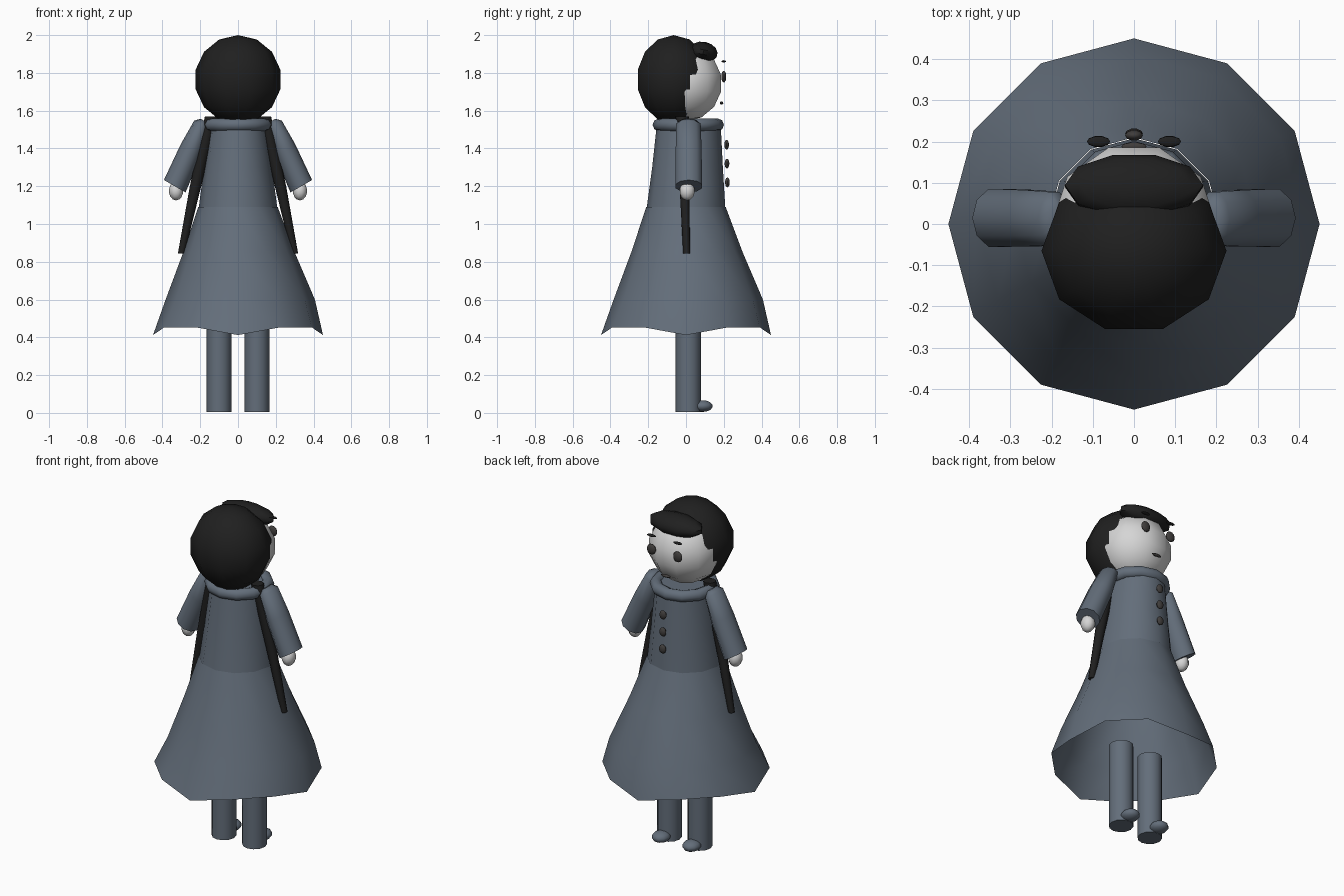
import bpy, bmesh
from math import sin, cos, pi, radians
from mathutils import Matrix, Vector, Euler

cube = bpy.data.objects.get("Cube")
if cube:
    bpy.data.objects.remove(cube, do_unlink=True)


def material(name, r, g, b):
    m = bpy.data.materials.new(name)
    m.use_nodes = True
    m.diffuse_color = (r, g, b, 1)
    bsdf = next(n for n in m.node_tree.nodes if n.type == 'BSDF_PRINCIPLED')
    bsdf.inputs["Base Color"].default_value = (r, g, b, 1)
    return m


COAT = material("slate_blue_cloth", 0.125, 0.155, 0.195)
HAIR = material("black_hair", 0.014, 0.014, 0.014)
SKIN = material("pale_skin", 0.67, 0.67, 0.67)
DARK = material("dark_grey", 0.05, 0.046, 0.044)


def finish(name, bm, mat):
    bmesh.ops.recalc_face_normals(bm, faces=bm.faces)
    mesh = bpy.data.meshes.new(name)
    bm.to_mesh(mesh)
    bm.free()
    mesh.materials.append(mat)
    mesh.shade_smooth()
    mesh.set_sharp_from_angle(angle=radians(50))
    obj = bpy.data.objects.new(name, mesh)
    bpy.context.collection.objects.link(obj)
    return obj


def ball(name, loc, radii, mat, tilt=0, segments=10, rings=7):
    """Ellipsoid with a corner facing along y; tilt turns it about x."""
    bm = bmesh.new()
    bmesh.ops.create_uvsphere(bm, u_segments=segments, v_segments=rings, radius=1)
    place = (Matrix.Translation(loc) @ Matrix.Rotation(tilt, 4, 'X')
             @ Matrix.Diagonal((*radii, 1)) @ Matrix.Rotation(pi / 2, 4, 'Z'))
    bm.transform(place)
    return finish(name, bm, mat)


def loft(name, rings, sides, mat, caps=True, tilt=0, wave=0):
    """Skin through rings (centre, x radius, y radius); wave lifts the last ring."""
    bm = bmesh.new()
    turn = Euler((0, tilt, 0)).to_matrix()
    loops = []
    for k, (centre, rx, ry) in enumerate(rings):
        loop = []
        for i in range(sides):
            a = 2 * pi * i / sides
            lift = wave * sin(2 * a) ** 2 if k == len(rings) - 1 else 0
            loop.append(bm.verts.new(Vector(centre) + turn @ Vector((rx * cos(a), ry * sin(a), lift))))
        loops.append(loop)
    for low, high in zip(loops, loops[1:]):
        for i in range(sides):
            j = (i + 1) % sides
            bm.faces.new((low[i], low[j], high[j], high[i]))
    if caps:
        bm.faces.new(loops[0])
        bm.faces.new(loops[-1])
    return finish(name, bm, mat)


# Head and hair
ball("head", (0, 0, 1.745), (0.205, 0.2, 0.2), SKIN)
ball("hair", (0, -0.065, 1.765), (0.23, 0.205, 0.235), HAIR)
ball("fringe", (0, 0.092, 1.91), (0.172, 0.08, 0.055), HAIR, tilt=-0.2)
ball("mouth", (0, 0.188, 1.64), (0.032, 0.01, 0.008), DARK)

# Coat
loft("coat_body", [((0, 0.015, 1.54), 0.15, 0.168), ((0, 0.008, 1.3), 0.18, 0.187),
                   ((0, 0, 1.085), 0.208, 0.208)], 12, COAT)
loft("skirt", [((0, 0, 1.09), 0.21, 0.21), ((0.005, 0.005, 0.85), 0.295, 0.295),
               ((0.012, 0.012, 0.6), 0.395, 0.395), ((0, 0, 0.412), 0.45, 0.45)],
     12, COAT, caps=False, wave=0.055)
bpy.ops.mesh.primitive_torus_add(major_segments=12, minor_segments=8, major_radius=0.155,
                                 minor_radius=0.034, location=(0, 0.012, 1.525))
collar = bpy.context.object
collar.name = "collar"
collar.data.materials.append(COAT)
collar.data.shade_smooth()

# Buttons down the chest
for i in range(3):
    ball(f"button_{i + 1}", (0, 0.215 + 0.002 * i, 1.42 - 0.1 * i), (0.022, 0.013, 0.026), DARK)

# Paired parts
for side, s in (("left", 1), ("right", -1)):
    ball(f"{side}_eye", (s * 0.086, 0.2, 1.78), (0.029, 0.014, 0.031), DARK)
    ball(f"{side}_brow", (s * 0.086, 0.2, 1.861), (0.029, 0.013, 0.006), HAIR)
    sleeve = [((s * 0.182, 0.013, 1.548), 0.018, 0.04), ((s * 0.193, 0.013, 1.525), 0.045, 0.068),
              ((s * 0.25, 0.014, 1.39), 0.062, 0.072), ((s * 0.335, 0.015, 1.2), 0.066, 0.074)]
    loft(f"{side}_sleeve", sleeve, 10, COAT, tilt=-s * radians(30))
    ball(f"{side}_hand", (s * 0.328, 0.006, 1.175), (0.038, 0.042, 0.05), SKIN)
    braid = [((s * 0.14, -0.02, 1.57), 0.035, 0.035), ((s * 0.225, -0.008, 1.2), 0.03, 0.026),
             ((s * 0.3, 0.003, 0.845), 0.018, 0.018)]
    loft(f"{side}_braid", braid, 8, HAIR)
    loft(f"{side}_leg", [((s * 0.1, 0.012, 0.005), 0.066, 0.067),
                         ((s * 0.1, 0.012, 0.5), 0.066, 0.067)], 12, COAT)
    ball(f"{side}_foot", (s * 0.1, 0.088, 0.036), (0.05, 0.056, 0.031), COAT)
